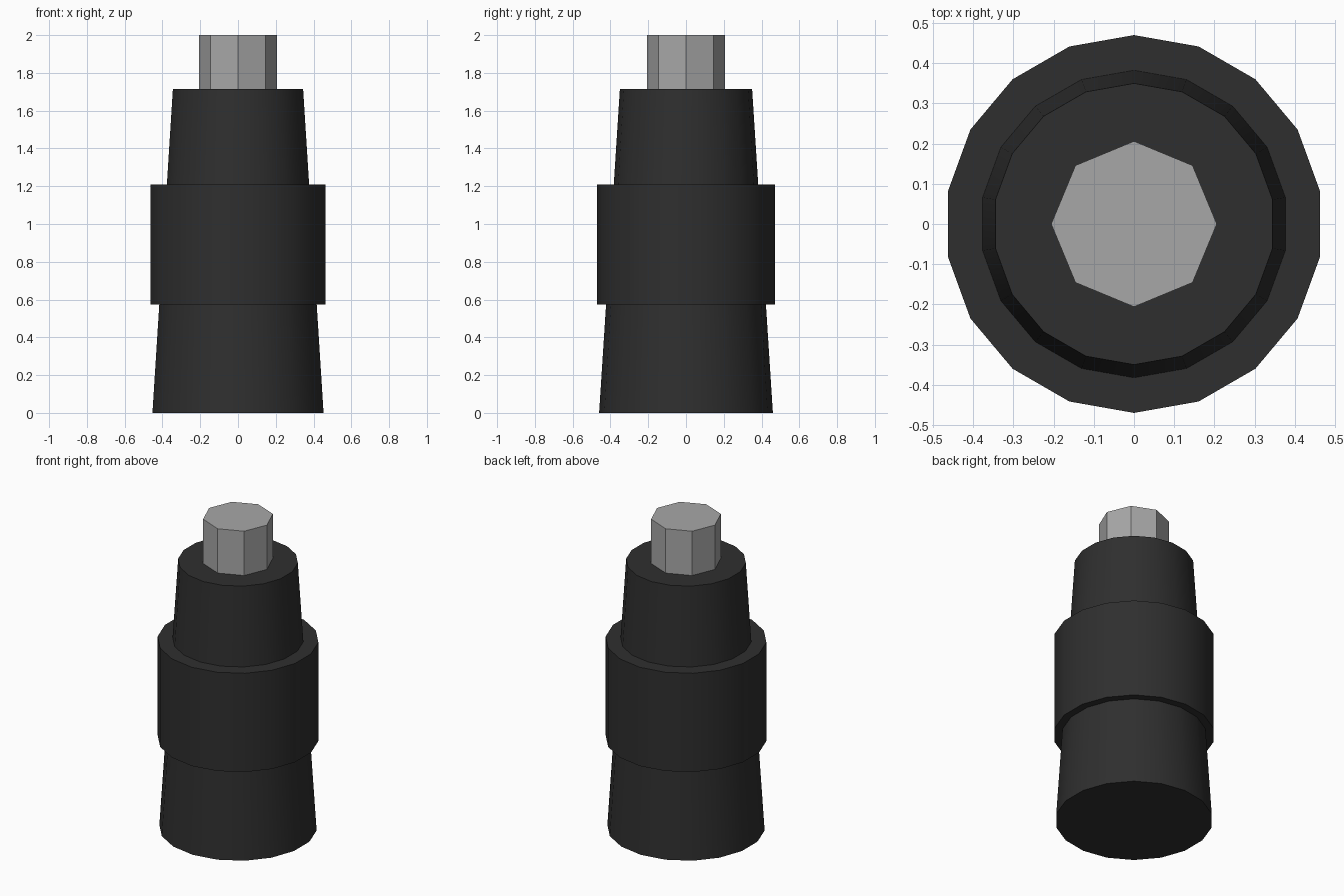
import bpy, bmesh, math

if "Cube" in bpy.data.objects:
    bpy.data.objects.remove(bpy.data.objects["Cube"])


def material(name, value):
    mat = bpy.data.materials.new(name)
    mat.diffuse_color = (value, value, value, 1.0)
    mat.use_nodes = True
    mat.node_tree.nodes["Principled BSDF"].inputs["Base Color"].default_value = mat.diffuse_color
    return mat


dark = material("dark_rubber", 0.028)
grey = material("light_grey_metal", 0.39)


def frustum(name, sides, r0, r1, z0, z1, mat, smooth):
    """Closed prism or taper with one vertex pointing along +y."""
    bm = bmesh.new()
    rings = []
    for r, z in ((r0, z0), (r1, z1)):
        ring = []
        for i in range(sides):
            a = math.pi / 2 + 2 * math.pi * i / sides
            ring.append(bm.verts.new((r * math.cos(a), r * math.sin(a), z)))
        rings.append(ring)
    low, high = rings
    bm.faces.new(low[::-1])
    bm.faces.new(high)
    for i in range(sides):
        j = (i + 1) % sides
        side = bm.faces.new((low[i], low[j], high[j], high[i]))
        side.smooth = smooth
    # keep the rims crisp
    for e in bm.edges:
        if e.calc_face_angle(0) > math.radians(30):
            e.smooth = False
    me = bpy.data.meshes.new(name)
    bm.to_mesh(me)
    bm.free()
    me.materials.append(mat)
    ob = bpy.data.objects.new(name, me)
    bpy.context.collection.objects.link(ob)
    return ob


# Tapered body running the full height of the grip
frustum("tapered_body", 18, 0.46, 0.35, 0.0, 1.715, dark, True)
# Wider collar around the middle
frustum("collar", 18, 0.47, 0.47, 0.575, 1.21, dark, True)
# Octagonal pin sticking out of the top
frustum("top_pin", 8, 0.206, 0.206, 1.6, 2.0, grey, False)
